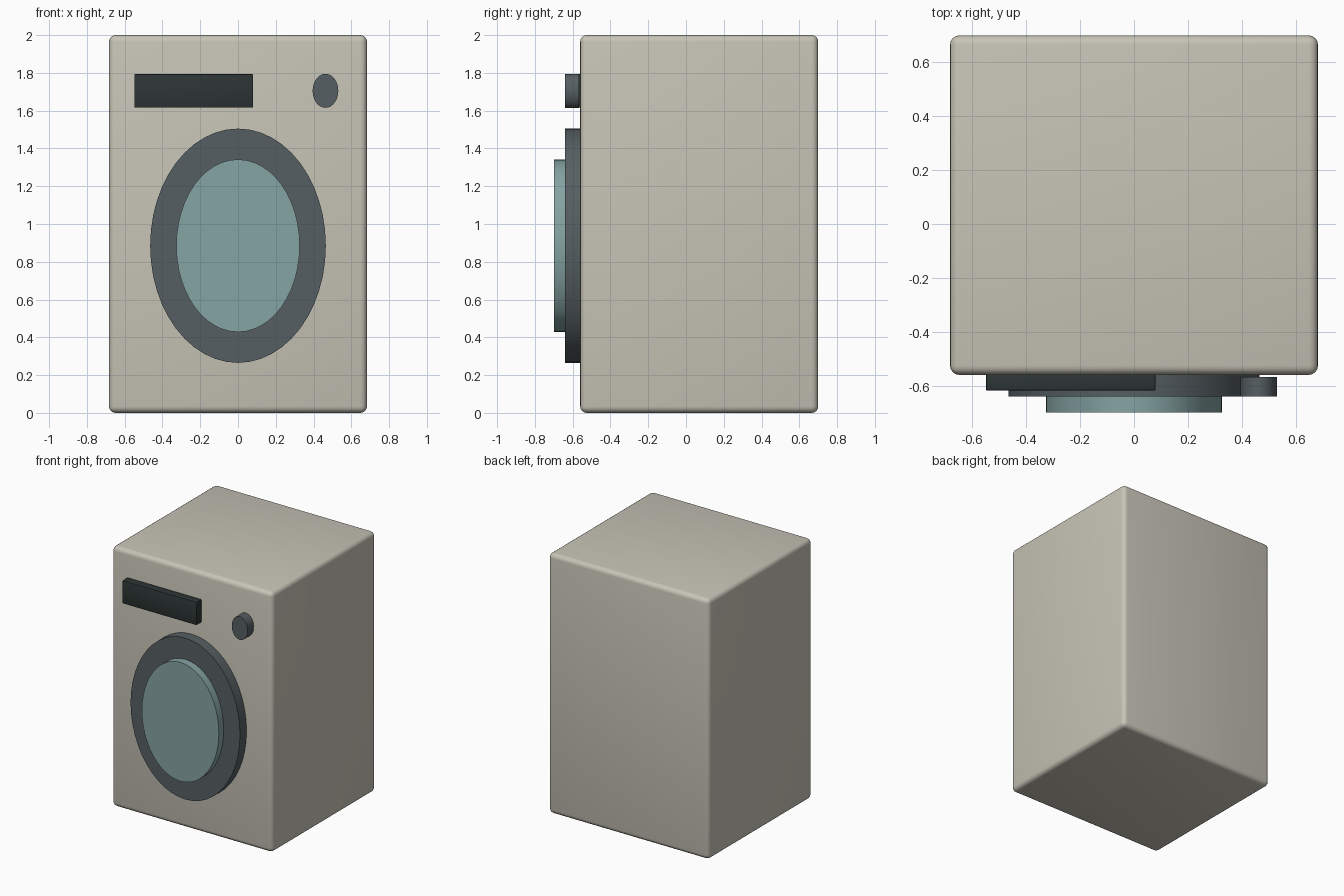
import bpy
from math import pi, radians

cube = bpy.data.objects.get("Cube")
if cube:
    bpy.data.objects.remove(cube, do_unlink=True)


def material(name, color):
    mat = bpy.data.materials.new(name)
    mat.use_nodes = True
    mat.diffuse_color = (*color, 1)
    mat.node_tree.nodes["Principled BSDF"].inputs["Base Color"].default_value = (*color, 1)
    return mat


cream = material("warm_cream", (0.57, 0.55, 0.47))
grey = material("slate_grey", (0.093, 0.114, 0.122))
glass = material("teal_glass", (0.235, 0.366, 0.366))
dark = material("dark_display", (0.026, 0.036, 0.035))


def finish(name, mat, bevel=0, segments=1):
    obj = bpy.context.object
    obj.name = name
    obj.data.materials.append(mat)
    bpy.ops.object.transform_apply(location=False, rotation=True, scale=True)
    if bevel:
        mod = obj.modifiers.new("rounded_edges", "BEVEL")
        mod.width = bevel
        mod.segments = segments
        bpy.ops.object.modifier_apply(modifier=mod.name)
    bpy.ops.object.shade_smooth_by_angle(angle=radians(35))


def box(name, mat, low, high, bevel, segments):
    bpy.ops.mesh.primitive_cube_add(size=1, location=[(a + b) / 2 for a, b in zip(low, high)])
    bpy.context.object.scale = [b - a for a, b in zip(low, high)]
    finish(name, mat, bevel, segments)


def oval(name, mat, x, z, rx, rz, front, back, sides):
    """Upright elliptical disc facing the front."""
    bpy.ops.mesh.primitive_cylinder_add(vertices=sides, radius=1, depth=1,
                                        location=(x, (front + back) / 2, z),
                                        rotation=(pi / 2, 0, 0))
    bpy.context.object.scale = (rx, rz, back - front)
    finish(name, mat)


# Cabinet
box("cabinet", cream, (-0.683, -0.56, 0), (0.683, 0.70, 2), 0.035, 4)

# Door ring and its raised window
oval("door_ring", grey, 0, 0.885, 0.465, 0.62, -0.64, -0.555, 48)
oval("door_window", glass, 0, 0.885, 0.327, 0.457, -0.70, -0.635, 48)

# Controls
box("display_panel", dark, (-0.549, -0.618, 1.616), (0.08, -0.555, 1.793), 0.004, 2)
oval("control_knob", grey, 0.463, 1.705, 0.068, 0.09, -0.64, -0.567, 32)
